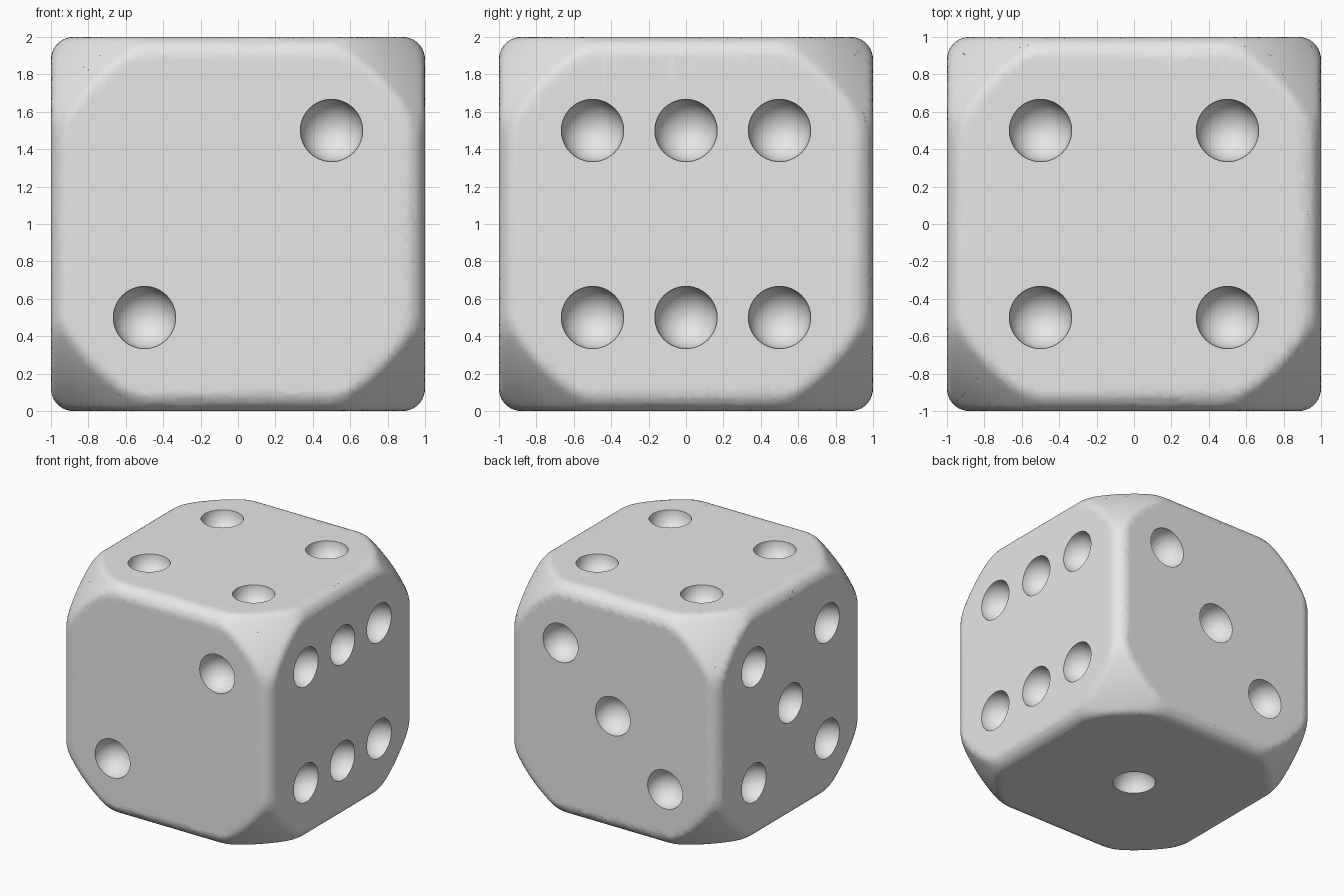
import bpy, bmesh, math
from mathutils import Vector, Matrix

if "Cube" in bpy.data.objects:
    bpy.data.objects.remove(bpy.data.objects["Cube"], do_unlink=True)

EDGE_R = 0.12      # rounding of the straight edges
BALL_R = 1.47      # ball that trims the corners
BLEND = 0.03       # softness where ball and cube meet
PIP_R = 0.167

grey = bpy.data.materials.new("light grey")
grey.use_nodes = True
grey.diffuse_color = (0.8, 0.8, 0.8, 1)
grey.node_tree.nodes["Principled BSDF"].inputs["Base Color"].default_value = (0.8, 0.8, 0.8, 1)


def new_object(name, bm):
    mesh = bpy.data.meshes.new(name)
    bm.to_mesh(mesh)
    bm.free()
    mesh.materials.append(grey)
    obj = bpy.data.objects.new(name, mesh)
    bpy.context.collection.objects.link(obj)
    return obj


def distance(p):
    """Signed distance to a rounded cube trimmed by a ball, softly blended."""
    q = [abs(c) - 1 + EDGE_R for c in p]
    box = math.hypot(*(max(c, 0) for c in q)) + min(max(q), 0) - EDGE_R
    ball = p.length - BALL_R
    h = max(BLEND - abs(box - ball), 0) / BLEND
    return max(box, ball) + h * h * BLEND / 4


def pull_to_surface(p):
    if distance(p) < 1e-7:
        return p
    low, high = 0.5, 1.0
    for _ in range(24):
        mid = (low + high) / 2
        if distance(p * mid) > 0:
            high = mid
        else:
            low = mid
    return p * low


# Body: fine grid cube pulled onto the rounded shape, flat areas merged
bm = bmesh.new()
bmesh.ops.create_cube(bm, size=2)
bmesh.ops.subdivide_edges(bm, edges=bm.edges[:], cuts=79, use_grid_fill=True)
for v in bm.verts:
    v.co = pull_to_surface(v.co.copy())
bmesh.ops.dissolve_limit(bm, angle_limit=math.radians(0.05), verts=bm.verts[:], edges=bm.edges[:])
bmesh.ops.translate(bm, verts=bm.verts[:], vec=(0, 0, 1))
die = new_object("die_body", bm)

# Pips: (face normal, horizontal axis, vertical axis, positions)
X, Y, Z = Vector((1, 0, 0)), Vector((0, 1, 0)), Vector((0, 0, 1))
diagonal = [(-1, -1), (1, 1)]
corners = diagonal + [(-1, 1), (1, -1)]
faces = [
    (-Z, X, Y, [(0, 0)]),
    (-Y, X, Z, diagonal),
    (Y, X, Z, diagonal + [(0, 0)]),
    (Z, X, Y, corners),
    (-X, Y, Z, corners + [(0, 0)]),
    (X, Y, Z, corners + [(0, -1), (0, 1)]),
]
bm = bmesh.new()
for normal, across, up, spots in faces:
    turn = normal.to_track_quat('Z', 'Y').to_matrix().to_4x4()
    for a, b in spots:
        centre = Z + normal + (across * a + up * b) * 0.5
        bmesh.ops.create_uvsphere(bm, u_segments=48, v_segments=25, radius=PIP_R,
                                  matrix=Matrix.Translation(centre) @ turn)
pips = new_object("pip_cutter", bm)
pips.hide_render = True

# Carve the pips, then smooth everything but their rims
bpy.ops.object.select_all(action='DESELECT')
bpy.context.view_layer.objects.active = die
die.select_set(True)
cut = die.modifiers.new("pips", 'BOOLEAN')
cut.operation = 'DIFFERENCE'
cut.solver = 'EXACT'
cut.object = pips
bpy.ops.object.modifier_apply(modifier=cut.name)
bpy.data.objects.remove(pips, do_unlink=True)
bpy.ops.object.shade_smooth_by_angle(angle=math.radians(35))
weighted = die.modifiers.new("flat_face_normals", 'WEIGHTED_NORMAL')
weighted.keep_sharp = True
